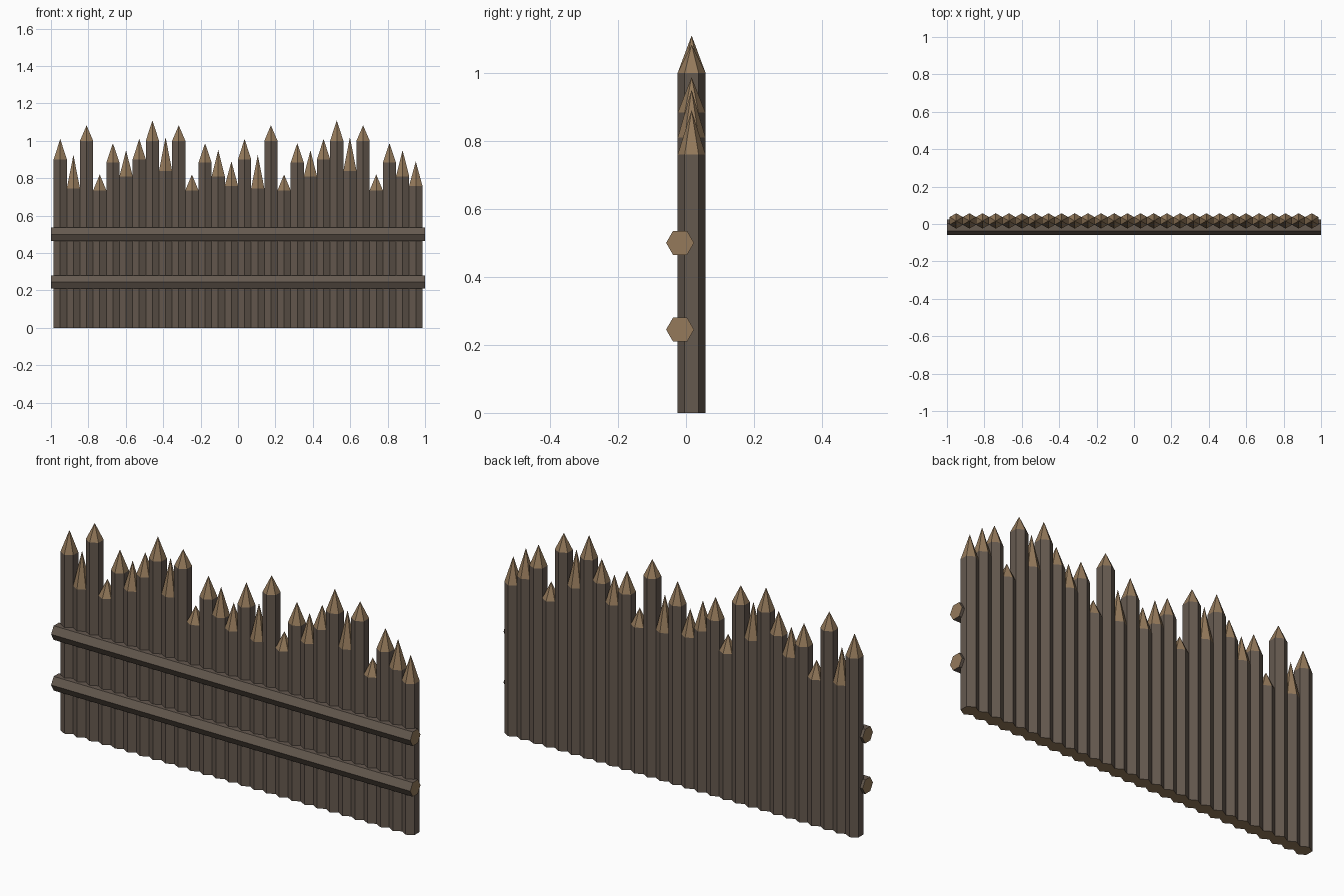
import bpy
import bmesh
from math import sin, cos, pi

if "Cube" in bpy.data.objects:
    bpy.data.objects.remove(bpy.data.objects["Cube"])

R = 0.041          # hexagon radius of every log
SPACING = 0.0704   # distance between stakes


def material(name, rgb):
    m = bpy.data.materials.new(name)
    m.diffuse_color = (*rgb, 1)
    m.use_nodes = True
    m.node_tree.nodes["Principled BSDF"].inputs["Base Color"].default_value = m.diffuse_color
    return m


bark = material("bark", (0.13, 0.10, 0.078))
cut_wood = material("cut_wood", (0.30, 0.195, 0.105))


def hex_log(name, place, start, end, tip=None):
    """Six-sided log along one axis; place(a, b, t) maps section and length to xyz.
    With a tip, the far end is sharpened to a point."""
    bm = bmesh.new()
    section = [(R * cos(pi / 3 * i), R * sin(pi / 3 * i)) for i in range(6)]
    low = [bm.verts.new(place(a, b, start)) for a, b in section]
    high = [bm.verts.new(place(a, b, end)) for a, b in section]
    apex = bm.verts.new(place(0, 0, tip)) if tip else None
    cut_faces = [bm.faces.new(low[::-1])]
    if not apex:
        cut_faces.append(bm.faces.new(high))
    for i in range(6):
        j = (i + 1) % 6
        bm.faces.new((low[i], low[j], high[j], high[i]))
        if apex:
            cut_faces.append(bm.faces.new((high[i], high[j], apex)))
    for f in cut_faces:
        f.material_index = 1
    bmesh.ops.recalc_face_normals(bm, faces=bm.faces)
    mesh = bpy.data.meshes.new(name)
    bm.to_mesh(mesh)
    bm.free()
    mesh.materials.append(bark)
    mesh.materials.append(cut_wood)
    obj = bpy.data.objects.new(name, mesh)
    bpy.context.collection.objects.link(obj)
    return obj


# Stake kinds: (shoulder height, tip height)
KINDS = {
    "a": (0.90, 1.01), "b": (0.745, 0.925), "c": (1.00, 1.083),
    "d": (0.735, 0.82), "e": (0.883, 0.987), "f": (0.81, 0.95),
    "g": (1.00, 1.11), "h": (0.838, 1.02), "i": (0.76, 0.89),
}
ROW = "abcdefaghcdefiabcdefaghcdefi"
# the second half drops one stake pair differently, so the row is read left to right

# Sharpened stakes
for n, kind in enumerate(ROW):
    x = (n - (len(ROW) - 1) / 2) * SPACING
    shoulder, tip = KINDS[kind]
    hex_log("stake", lambda a, b, t, x=x: (x + b, 0.0165 + a, t), 0, shoulder, tip)

# Horizontal rails on the front
for z in (0.245, 0.5):
    hex_log("rail", lambda a, b, t, z=z: (t, -0.0175 + a, z + b), -1, 1)
